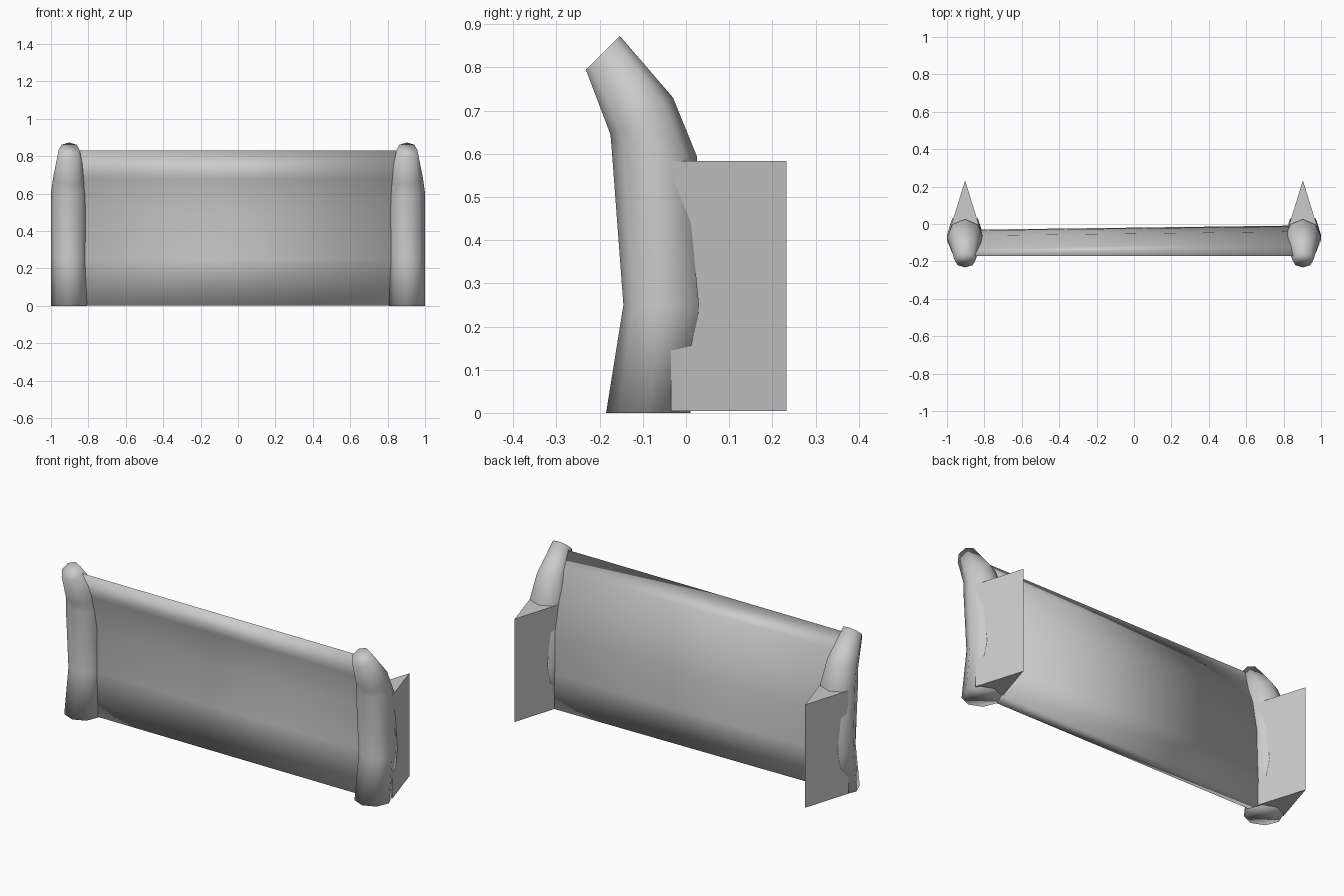
import bpy, bmesh
from math import sin, cos, pi
from mathutils import Vector

if "Cube" in bpy.data.objects:
    bpy.data.objects.remove(bpy.data.objects["Cube"])


def make(name, verts, faces, smooth=None):
    me = bpy.data.meshes.new(name)
    me.from_pydata(verts, [], faces)
    bm = bmesh.new()
    bm.from_mesh(me)
    bmesh.ops.recalc_face_normals(bm, faces=bm.faces)
    bm.to_mesh(me)
    bm.free()
    ob = bpy.data.objects.new(name, me)
    bpy.context.collection.objects.link(ob)
    if smooth:
        bpy.ops.object.select_all(action='DESELECT')
        ob.select_set(True)
        bpy.context.view_layer.objects.active = ob
        bpy.ops.object.shade_smooth_by_angle(angle=smooth)
    return ob


# End posts: eight-sided rings: front (y, z), back (y, z), half width, squareness of the back
RINGS = [((-0.185, 0.0), (0.01, 0.0), 0.097, 0),
         ((-0.145, 0.25), (0.03, 0.25), 0.097, 1),
         ((-0.172, 0.61), (0.025, 0.595), 0.097, 0),
         ((-0.175, 0.645), (-0.03, 0.73), 0.085, 0),
         ((-0.232, 0.795), (-0.153, 0.873), 0.056, 0)]
N = 8


def post(name, cx):
    verts, faces = [], []
    for f, b, w, square in RINGS:
        f, b = Vector(f), Vector(b)
        for i in range(N):
            a = 2 * pi * i / N
            c = cos(a)
            if square and c > 0.5:
                c = 1
            p = (f + b) / 2 + (b - f) / 2 * c
            verts.append((cx + w * sin(a), p.x, p.y))
    for r in range(len(RINGS) - 1):
        for i in range(N):
            j = (i + 1) % N
            faces.append((r * N + i, r * N + j, (r + 1) * N + j, (r + 1) * N + i))
    faces.append(tuple(range(N)))
    faces.append(tuple(range((len(RINGS) - 1) * N, len(RINGS) * N)))
    make(name, verts, faces, pi)


# Wedge brackets behind the posts
def bracket(name, cx):
    tri = [(cx - 0.083, -0.035), (cx + 0.083, -0.035), (cx, 0.233)]
    verts = [(x, y, z) for z in (0.004, 0.583) for x, y in tri]
    make(name, verts, [(0, 1, 2), (3, 4, 5), (0, 1, 4, 3), (1, 2, 5, 4), (2, 0, 3, 5)])


for side, s in (("left", -1), ("right", 1)):
    post(side + "_end_post", s * 0.903)
    bracket(side + "_wedge_bracket", s * 0.903)

# Blade plate: upright below, leaning forward to a sharp top edge; back slightly skewed
FRONT = [(-0.09, 0.003), (-0.085, 0.25), (-0.09, 0.5), (-0.118, 0.68)]
BACK = [(-0.115, 0.74), (-0.05, 0.6), (-0.022, 0.42), (-0.018, 0.2), (-0.022, 0.003)]
ends = []
for x, skew in ((-0.9, -0.013), (0.9, 0.01)):
    ends += [(x, y, z) for y, z in FRONT + [(-0.17, 0.83)]]
    ends += [(x, y + skew, z) for y, z in BACK]
n = len(ends) // 2
faces = [(i, (i + 1) % n, n + (i + 1) % n, n + i) for i in range(n)]
faces += [tuple(range(n)), tuple(range(n, 2 * n))]
make("blade_plate", ends, faces, pi)
